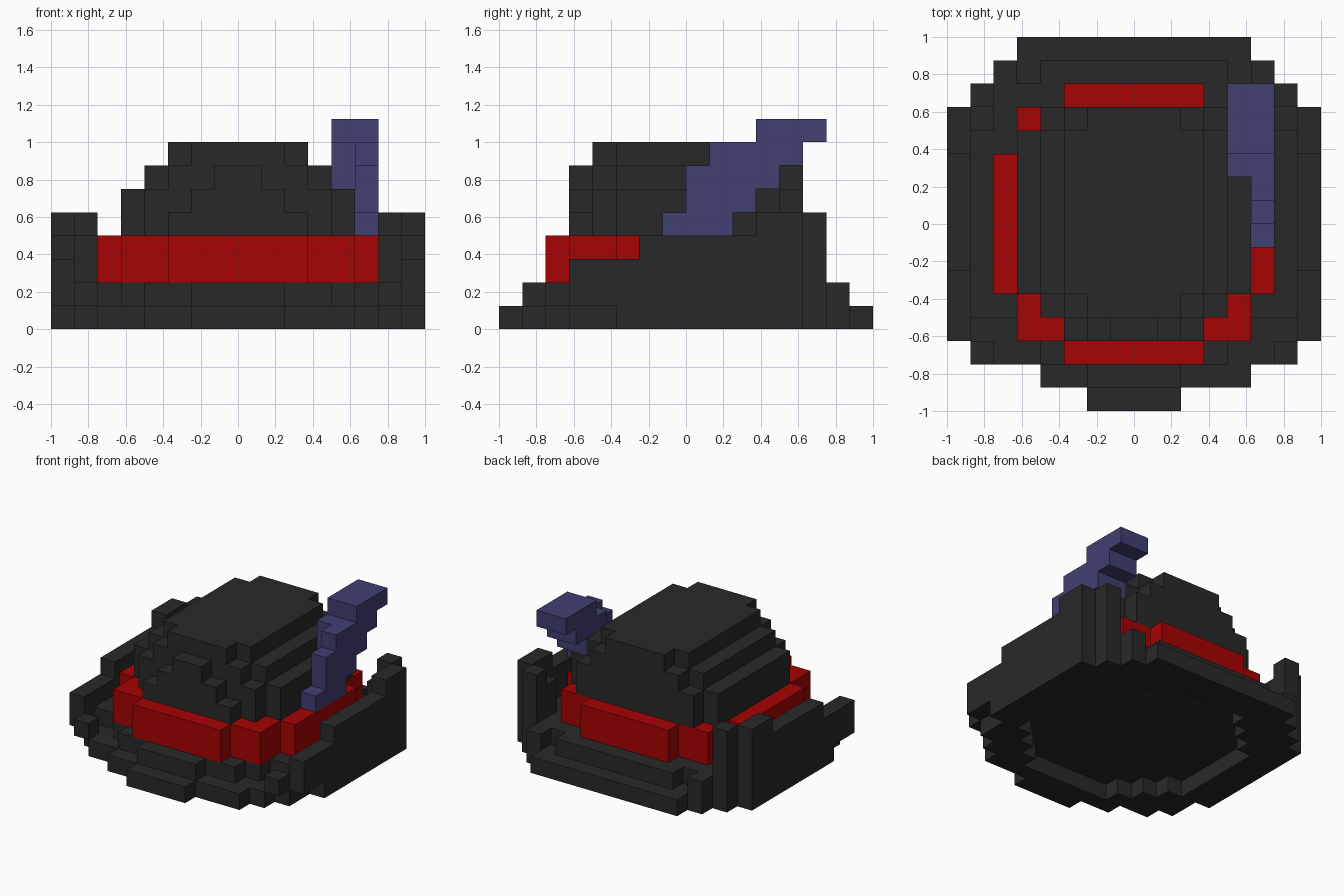
import bpy, bmesh
from mathutils import Vector

U = 0.125  # size of one block

cube = bpy.data.objects.get("Cube")
if cube:
    bpy.data.objects.remove(cube, do_unlink=True)


def material(name, rgb):
    m = bpy.data.materials.new(name)
    m.use_nodes = True
    m.diffuse_color = (*rgb, 1)
    bsdf = m.node_tree.nodes["Principled BSDF"]
    bsdf.inputs["Base Color"].default_value = (*rgb, 1)
    bsdf.inputs["Roughness"].default_value = 0.9
    return m


charcoal = material("charcoal felt", (0.022, 0.022, 0.022))
red = material("red ribbon", (0.39, 0.001, 0.001))
blue = material("dusty blue", (0.053, 0.05, 0.166))


def block(x0, x1, y0, y1, z0, z1):
    """All grid cells inside a box."""
    return {(x, y, z) for x in range(x0, x1) for y in range(y0, y1) for z in range(z0, z1)}


def slab(z0, z1, rows):
    """Stack of mirrored rows: (y0, y1, half width)."""
    cells = set()
    for y0, y1, w in rows:
        cells |= block(-w, w, y0, y1, z0, z1)
    return cells


def both(x0, x1, *rest):
    """A box and its mirror image across x."""
    return block(x0, x1, *rest) | block(-x1, -x0, *rest)


def build(name, cells, mat):
    """Skin the cells with outer faces only, then merge coplanar faces."""
    bm = bmesh.new()
    corners = {}

    def vert(p):
        if p not in corners:
            corners[p] = bm.verts.new(Vector(p) * U)
        return corners[p]

    for c in sorted(cells):
        for axis in range(3):
            u, v = (axis + 1) % 3, (axis + 2) % 3
            for side in (0, 1):
                n = list(c)
                n[axis] += 2 * side - 1
                if tuple(n) in cells:
                    continue
                loop = []
                for du, dv in ((0, 0), (1, 0), (1, 1), (0, 1)):
                    p = list(c)
                    p[axis] += side
                    p[u] += du
                    p[v] += dv
                    loop.append(vert(tuple(p)))
                bm.faces.new(loop if side else loop[::-1])
    bmesh.ops.dissolve_limit(bm, angle_limit=0.01, verts=bm.verts[:], edges=bm.edges[:])
    mesh = bpy.data.meshes.new(name)
    bm.to_mesh(mesh)
    bm.free()
    mesh.materials.append(mat)
    obj = bpy.data.objects.new(name, mesh)
    bpy.context.collection.objects.link(obj)


# Brim: bottom ring with a stepped opening
brim = slab(0, 1, [(-8, -7, 2), (-7, -6, 4), (-6, -5, 6), (-5, -3, 7), (-3, 5, 8),
                   (5, 6, 7), (6, 7, 6), (7, 8, 5)])
brim |= block(4, 5, -7, -6, 0, 1)
brim -= slab(0, 1, [(-6, -5, 3), (-5, -4, 4), (-4, -3, 5), (-3, 3, 6),
                    (3, 4, 5), (4, 5, 4), (5, 6, 3)])

# Second layer, with low grooves at the corners and raised outer tiles
brim |= slab(1, 2, [(-7, -6, 2), (-6, -5, 4), (-5, -4, 5), (-4, 5, 8), (5, 6, 7), (6, 7, 4)])
brim |= both(6, 7, -6, -5, 1, 2) | both(7, 8, -5, -4, 1, 2) | both(5, 6, 6, 7, 1, 2)

# Upturned side walls, rising towards the back
brim |= both(7, 8, -5, -2, 2, 3) | both(7, 8, -2, 3, 2, 4) | both(7, 8, 3, 5, 2, 5)
brim |= both(6, 7, 4, 5, 2, 4) | both(6, 7, 5, 6, 2, 5)
build("brim", brim, charcoal)

# Ribbon band
build("hat_band", slab(2, 4, [(-6, -5, 3), (-5, -3, 5), (-3, 3, 6), (3, 5, 5), (5, 6, 3)]), red)

# Crown with an arched front
crown = slab(4, 6, [(-4, -3, 4), (-3, 4, 5), (4, 5, 4)])
crown |= slab(6, 7, [(-4, -3, 3), (-3, 4, 4), (4, 5, 3)])
crown |= slab(7, 8, [(-4, -3, 2), (-3, 4, 3), (4, 5, 2)])
for i in range(3):
    crown |= block(i - 3, 3 - i, -5, -4, 4 + i, 5 + i)
build("crown", crown, charcoal)

# Feather sweeping up and back on the left side
feather = set()
for z, y0, y1 in [(4, -1, 2), (5, 0, 3), (6, 0, 4), (7, 1, 5), (8, 3, 6)]:
    feather |= block(5, 6, y0, y1, z, z + 1)
    if z > 5:
        feather |= block(4, 5, max(y0, 2), y1, z, z + 1)
build("feather", feather, blue)
